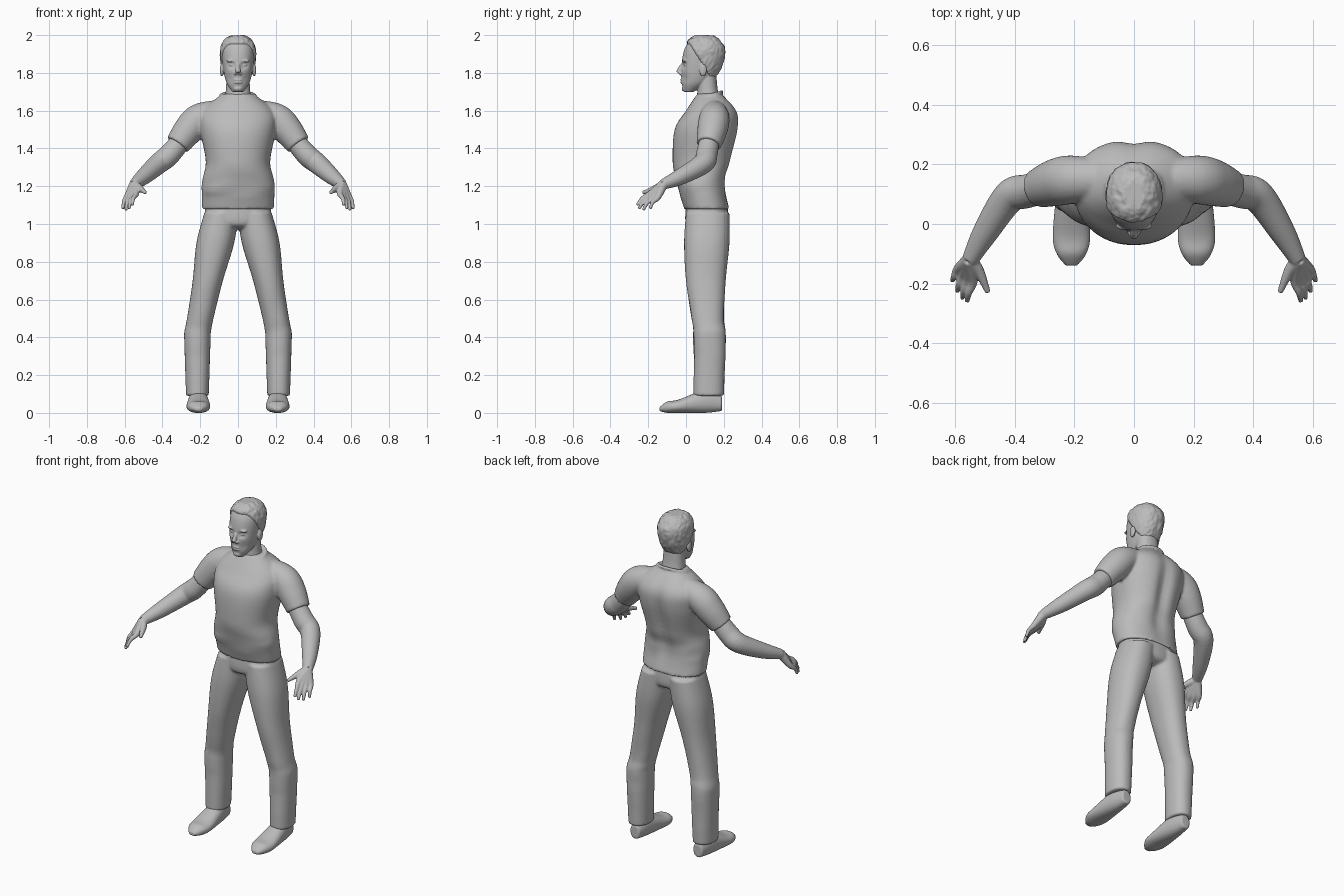
import bpy
import bmesh
from math import cos, sin, pi, exp, copysign
from mathutils import Vector, Matrix, noise

if "Cube" in bpy.data.objects:
    bpy.data.objects.remove(bpy.data.objects["Cube"])

grey = bpy.data.materials.new("plain grey")
grey.use_nodes = True
grey.diffuse_color = (.5, .5, .5, 1)
grey.node_tree.nodes["Principled BSDF"].inputs["Base Color"].default_value = grey.diffuse_color

SIDES = {"left": 1, "right": -1}


def bump(value, centre, width):
    """Bell curve for soft hollows and swellings."""
    return exp(-((value - centre) / width) ** 2)


def spline(rows, steps=6):
    """Smooth interpolation of equally long rows of values."""
    rows = [Vector(row) for row in rows]
    last = len(rows) - 1
    result = []
    for i in range(last):
        start, end = rows[i], rows[i + 1]
        leave = (end - rows[max(i - 1, 0)]) / 2
        arrive = (rows[min(i + 2, last)] - start) / 2
        for step in range(steps):
            t = step / steps
            ease = t * t * (3 - 2 * t)
            result.append(start.lerp(end, ease) + leave * (t * (1 - t) ** 2) - arrive * (t * t * (1 - t)))
    return result + [rows[last]]


def skin(bm, rings):
    """Bridge rings of points into a closed shell."""
    loops = [[bm.verts.new(point) for point in ring] for ring in rings]
    count = len(loops[0])
    for lower, upper in zip(loops, loops[1:]):
        for i in range(count):
            j = (i + 1) % count
            bm.faces.new((lower[i], lower[j], upper[j], upper[i]))
    bm.faces.new(reversed(loops[0]))
    bm.faces.new(loops[-1])


def stack(bm, rows, centre=lambda height: 0, lengthwise=False, count=64):
    """Oval sections, each row giving position, half width, near edge and far edge."""
    rings = []
    for position, width, near, far in spline(rows):
        ring = []
        for i in range(count):
            angle = 2 * pi * i / count
            across = copysign(abs(cos(angle)) ** .9, cos(angle))
            along = copysign(abs(sin(angle)) ** .9, sin(angle))
            x = centre(position) + width * across
            other = (near + far + (far - near) * along) / 2
            ring.append((x, position, other) if lengthwise else (x, other, position))
        rings.append(ring)
    skin(bm, rings)


def tube(bm, points, side=1, count=24):
    """Round limb, each point giving x, y, z and radius."""
    path = spline(points)
    rings = []
    for i, point in enumerate(path):
        ahead, behind = path[min(i + 1, len(path) - 1)], path[max(i - 1, 0)]
        tangent = (ahead - behind).xyz.normalized()
        right = tangent.cross(Vector((1, 0, 1))).normalized()
        up = right.cross(tangent)
        ring = []
        for j in range(count):
            angle = 2 * pi * j / count
            spot = point.xyz + (right * cos(angle) + up * sin(angle)) * point.w
            ring.append((side * spot.x, spot.y, spot.z))
        rings.append(ring)
    skin(bm, rings)


def ball(bm, centre, size):
    matrix = Matrix.Translation(centre) @ Matrix.Diagonal((*size, 1))
    bmesh.ops.create_uvsphere(bm, u_segments=24, v_segments=16, radius=1, matrix=matrix)


def finish(name, bm, voxel):
    """Make the object, fusing its overlapping shells into one soft surface."""
    bmesh.ops.recalc_face_normals(bm, faces=bm.faces)
    mesh = bpy.data.meshes.new(name)
    bm.to_mesh(mesh)
    bm.free()
    mesh.materials.append(grey)
    mesh.shade_smooth()
    part = bpy.data.objects.new(name, mesh)
    bpy.context.collection.objects.link(part)
    fuse = part.modifiers.new("fuse", "REMESH")
    fuse.mode = "VOXEL"
    fuse.voxel_size = voxel
    fuse.use_smooth_shade = True
    relax = part.modifiers.new("relax", "SMOOTH")
    relax.iterations = 3


# Shirt body with a spine hollow and loose folds at the waist
bm = bmesh.new()
stack(bm, [(1.08, .19, -.01, .23), (1.22, .19, -.05, .21), (1.33, .17, -.07, .24),
           (1.5, .2, -.06, .28), (1.6, .19, 0, .27), (1.69, .08, .06, .19)])
for vert in bm.verts:
    x, y, z = vert.co
    if y > .1:
        vert.co.y -= .025 * bump(x, 0, .04) * bump(z, 1.4, .2)
    fold = noise.noise(Vector((x, y, 2 * z)) * 7) * bump(z, 1.2, .1) / 150
    vert.co.x += copysign(fold, x)
    vert.co.y += fold

# Short sleeves
for side in SIDES.values():
    tube(bm, [(.08, .15, 1.6, .06), (.2, .15, 1.56, .08), (.26, .14, 1.5, .08), (.32, .12, 1.42, .066)], side)

# Neckband, rising towards the back
band = []
for i in range(18):
    angle = i * pi / 8
    band.append((.09 * cos(angle), .12 + .07 * sin(angle), 1.68 + .02 * sin(angle), .009))
tube(bm, band)
finish("shirt", bm, .008)

# Trousers: hips and two legs that lean outwards down to the knee
bm = bmesh.new()
stack(bm, [(.97, .07, .06, .17), (1, .15, 0, .22), (1.1, .18, 0, .22)])
for side in SIDES.values():
    stack(bm, [(.09, .06, .04, .2), (.4, .07, .04, .21), (.5, .07, .03, .2), (.7, .08, 0, .21),
               (.9, .1, -.01, .23), (1.06, .09, 0, .23)],
          lambda height: side * min(.215, .3 - height / 5))
for vert in bm.verts:
    crease = noise.noise(vert.co * 9) * bump(vert.co.z, .4, .2)
    vert.co.y += crease / 200
finish("trousers", bm, .008)

for name, side in SIDES.items():
    # Shoe, built from toe to heel
    bm = bmesh.new()
    stack(bm, [(-.14, .02, .01, .03), (-.1, .05, 0, .06), (-.04, .063, 0, .07), (.1, .05, 0, .12), (.19, .03, .01, .09)],
          lambda length: side * .21, lengthwise=True)
    finish(name + "_shoe", bm, .006)

    # Bare arm from inside the sleeve to the wrist
    bm = bmesh.new()
    wrist = Vector((.55, -.12, 1.21))
    tube(bm, [(.27, .13, 1.48, .05), (.36, .11, 1.37, .057), (.42, .09, 1.32, .055),
              (.5, -.03, 1.25, .043), (*wrist, .028)], side)

    # Four fingers fanned between the index and little finger, their roots forming the palm
    for finger in range(4):
        t = finger / 3
        arch = Vector((0, -.015, -.015)) * sin(pi * t)
        knuckle = Vector((.54, -.19, 1.16)).lerp(Vector((.59, -.15, 1.14)), t) + arch / 2
        tip = Vector((.56, -.26, 1.1)).lerp(Vector((.61, -.19, 1.08)), t) + arch
        joint = (knuckle + tip) / 2 + Vector((.004, -.006, .006))
        tube(bm, [(*wrist, .026), (*knuckle, .016), (*joint, .011), (*tip, .008)], side)

    # Thumb
    tube(bm, [(*wrist, .024), (.52, -.16, 1.19, .018), (.49, -.23, 1.165, .009)], side)
    finish(name + "_arm", bm, .0045)

# Head with eye sockets and hollow cheeks
skull = [(1.7, .03, -.01, .04), (1.75, .062, -.023, .12), (1.83, .08, -.025, .18), (1.92, .086, -.01, .2),
         (1.97, .066, .02, .17), (1.99, .03, .05, .14)]
bm = bmesh.new()
stack(bm, skull)
for vert in bm.verts:
    x, y, z = vert.co
    if y < .06:
        vert.co.y += .016 * bump(abs(x), .034, .018) * bump(z, 1.84, .014)
        vert.co.y += .007 * bump(abs(x), .045, .02) * bump(z, 1.77, .025)

# Neck
stack(bm, [(1.62, .08, .05, .2), (1.7, .065, .06, .17), (1.8, .06, .06, .16)])

# Nose, lips and chin
tube(bm, [(0, -.01, 1.85, .009), (0, -.027, 1.83, .011), (0, -.04, 1.8, .014)])
for height in (1.75, 1.763):
    ball(bm, (0, -.02, height), (.024, .01, .006))
ball(bm, (0, -.005, 1.717), (.026, .018, .017))

# Eyes, brows, nostrils and ears
for side in SIDES.values():
    ball(bm, (side * .034, 0, 1.843), (.015, .013, .009))
    ball(bm, (side * .036, -.007, 1.864), (.026, .013, .008))
    ball(bm, (side * .013, -.03, 1.797), (.009, .01, .008))
    ball(bm, (side * .086, .09, 1.815), (.01, .02, .034))
finish("head", bm, .004)

# Short tousled hair: a shell that sinks into the head below the hairline
bm = bmesh.new()
stack(bm, skull, count=96)
middle = Vector((0, .09, 1.86))
for vert in bm.verts:
    backward = min(max((vert.co.y - .02) * 9, 0), 1)
    hairline = 1.945 - .18 * backward
    cover = min(max((vert.co.z - hairline) * 80, 0), 1)
    tuft = (noise.noise(vert.co * 55) + noise.noise(vert.co * 99)) / 250
    vert.co += (vert.co - middle).normalized() * (cover * (.021 + tuft) - .012)
finish("hair", bm, .004)
